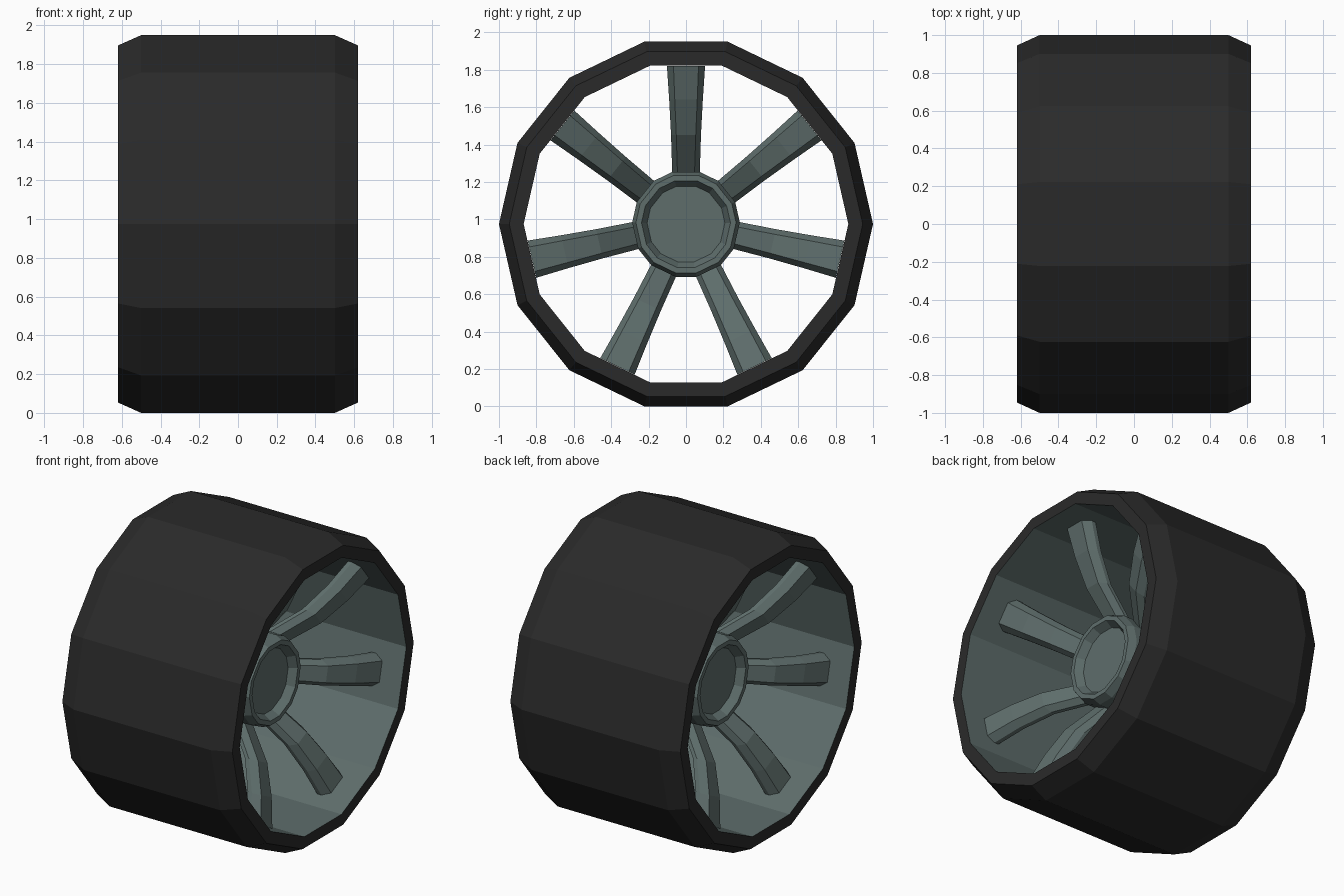
import bpy, bmesh, math

if "Cube" in bpy.data.objects:
    bpy.data.objects.remove(bpy.data.objects["Cube"])

N = 14                      # sides of the wheel
ZC = math.cos(math.pi / N)  # axle height (apothem of the unit 14-gon)
SPOKES = 7


def material(name, rgb):
    m = bpy.data.materials.new(name)
    m.diffuse_color = (*rgb, 1)
    m.use_nodes = True
    m.node_tree.nodes["Principled BSDF"].inputs["Base Color"].default_value = m.diffuse_color
    return m


RUBBER = material("dark rubber", (0.023, 0.023, 0.023))
METAL = material("grey green metal", (0.112, 0.154, 0.148))


def make_object(name, bm, mat, mirror=False, recalc=True):
    if recalc:
        bmesh.ops.recalc_face_normals(bm, faces=bm.faces)
    me = bpy.data.meshes.new(name)
    bm.to_mesh(me)
    bm.free()
    me.materials.append(mat)
    ob = bpy.data.objects.new(name, me)
    bpy.context.collection.objects.link(ob)
    if mirror:
        mod = ob.modifiers.new("Mirror", 'MIRROR')
        mod.use_axis[0] = True
        mod.use_mirror_merge = name != "rim_barrel"
    return ob


def lathe(bm, profile, angles, cap_last=False):
    """Sweep (x, radius) points around the axle."""
    rings = [[bm.verts.new((x, r * math.cos(a), ZC + r * math.sin(a))) for a in angles]
             for x, r in profile]
    n = len(angles)
    for p, q in zip(rings, rings[1:]):
        for i in range(n):
            j = (i + 1) % n
            bm.faces.new((p[i], p[j], q[j], q[i]))
    if cap_last:
        bm.faces.new(rings[-1])


round14 = [2 * math.pi * i / N for i in range(N)]
RIM = 0.868

# Tyre: chamfered band with flat side walls
bm = bmesh.new()
lathe(bm, [(-0.62, RIM), (-0.62, 0.945), (-0.5, 1), (0.5, 1), (0.62, 0.945), (0.62, RIM)], round14)
make_object("tyre", bm, RUBBER)

# Rim barrel: inner wall in two halves, facing the axle
bm = bmesh.new()
lathe(bm, [(0, RIM), (0.62, RIM)], round14)
bm.normal_update()
for f in bm.faces:
    c = f.calc_center_median()
    if f.normal.y * c.y + f.normal.z * (c.z - ZC) > 0:
        f.normal_flip()
make_object("rim_barrel", bm, METAL, mirror=True, recalc=False)

# Hub: seven wide faces for the spokes, seven narrow ones, dished cap
half = math.radians(14.5)
hub_angles = [math.pi / 2 + 2 * math.pi * i / SPOKES + s * half
              for i in range(SPOKES) for s in (-1, 1)]
bm = bmesh.new()
lathe(bm, [(0, 0.288), (0.22, 0.288), (0.27, 0.268), (0.27, 0.238), (0.22, 0.208)],
      hub_angles, cap_last=True)
make_object("hub", bm, METAL, mirror=True)

# Spokes: bent bars with a chamfered front, widening to the rim
# stations: radius, front x, half width, front face half width
stations = [(0.25, 0.14, 0.073, 0.045), (0.475, 0.325, 0.08, 0.052),
            (0.665, 0.41, 0.09, 0.06), (0.845, 0.465, 0.102, 0.067)]
bm = bmesh.new()
for k in range(SPOKES):
    a = math.pi / 2 + 2 * math.pi * k / SPOKES
    ca, sa = math.cos(a), math.sin(a)
    loops = []
    for r, x, w, f in stations:
        section = [(-f, x), (f, x), (w, x - 0.05), (w, x - 0.08), (-w, x - 0.08), (-w, x - 0.05)]
        loops.append([bm.verts.new((px, r * ca - t * sa, ZC + r * sa + t * ca)) for t, px in section])
    for p, q in zip(loops, loops[1:]):
        for i in range(6):
            j = (i + 1) % 6
            bm.faces.new((p[i], p[j], q[j], q[i]))
    bm.faces.new(loops[0])
    bm.faces.new(loops[-1])
make_object("spokes", bm, METAL, mirror=True)
